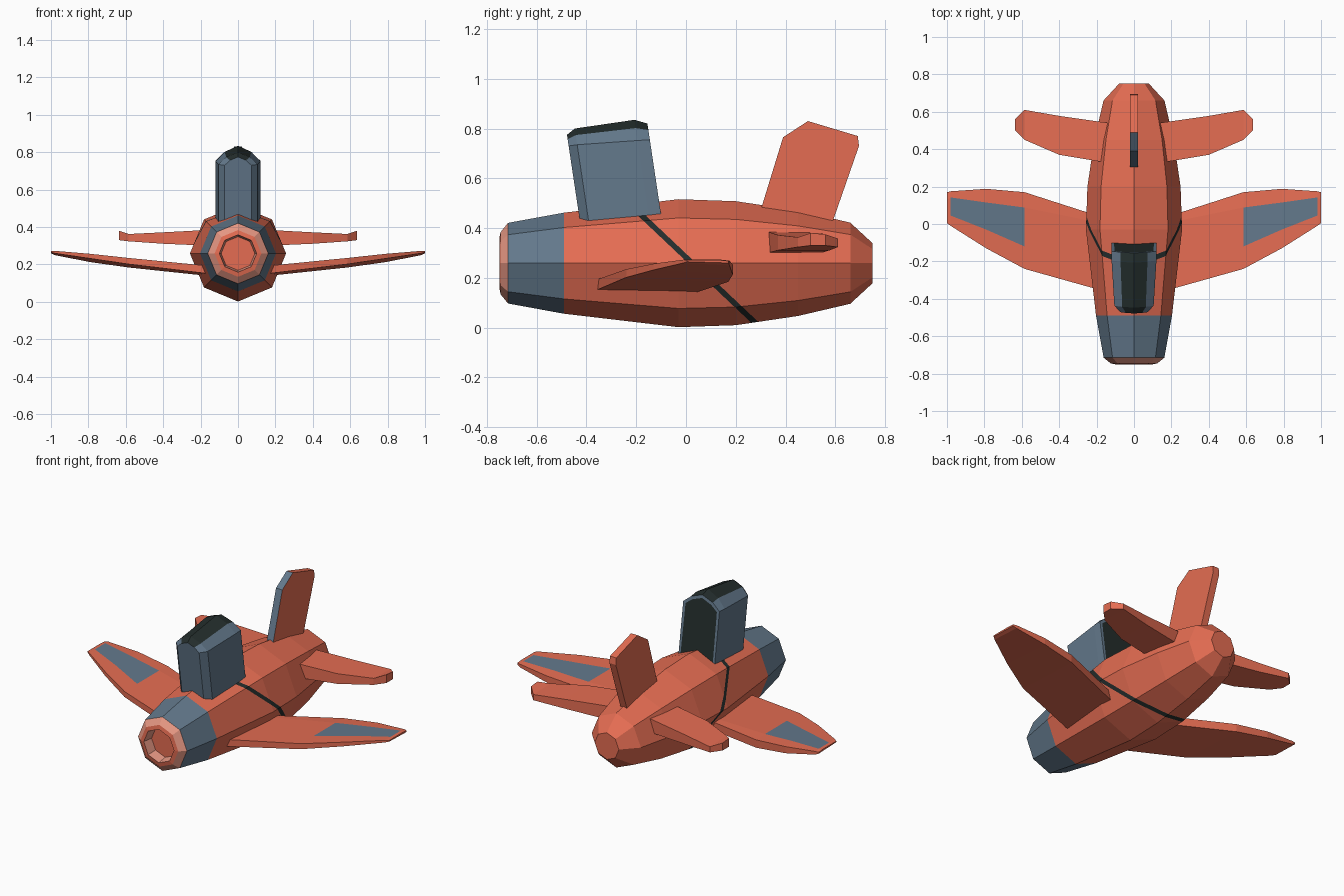
import bpy, bmesh, math
from mathutils import Vector

if "Cube" in bpy.data.objects:
    bpy.data.objects.remove(bpy.data.objects["Cube"])


def mat(name, rgb):
    m = bpy.data.materials.new(name)
    m.diffuse_color = (*rgb, 1)
    m.use_nodes = True
    m.node_tree.nodes["Principled BSDF"].inputs["Base Color"].default_value = m.diffuse_color
    return m


ORANGE, BLUE, DARK, PALE = 0, 1, 2, 3
MATS = [mat("orange paint", (0.78, 0.152, 0.085)),
        mat("slate blue", (0.125, 0.19, 0.26)),
        mat("near black", (0.017, 0.026, 0.025)),
        mat("pale orange", (0.82, 0.32, 0.235))]


def loft(sections, colour):
    """Join rings of points; colour(section, side) gives a material index."""
    bm = bmesh.new()
    rings = [[bm.verts.new(p) for p in s] for s in sections]
    n = len(rings[0])
    for i in range(len(rings) - 1):
        for j in range(n):
            k = (j + 1) % n
            f = bm.faces.new((rings[i][j], rings[i][k], rings[i + 1][k], rings[i + 1][j]))
            f.material_index = colour(i, j)
    bm.faces.new(rings[0]).material_index = colour(-1, -1)
    bm.faces.new(rings[-1]).material_index = colour(len(rings), -1)
    bmesh.ops.recalc_face_normals(bm, faces=bm.faces)
    bm.faces.ensure_lookup_table()
    return bm


def finish(bm, name, mirror=False):
    me = bpy.data.meshes.new(name)
    bm.to_mesh(me)
    bm.free()
    ob = bpy.data.objects.new(name, me)
    bpy.context.collection.objects.link(ob)
    for m in MATS:
        me.materials.append(m)
    if mirror:
        ob.modifiers.new("mirror", 'MIRROR').use_clip = False
    return ob


# Fuselage: octagonal rings, starting at the floor of the nose intake
CZ = 0.259
stations = [(-0.69, 0.09), (-0.75, 0.10), (-0.745, 0.125), (-0.715, 0.162), (-0.49, 0.203),
            (-0.03, 0.257), (0.2, 0.249), (0.45, 0.212), (0.66, 0.163), (0.75, 0.08)]
rings = [[(r * math.sin(a * math.pi / 4), y, CZ + r * math.cos(a * math.pi / 4))
          for a in range(8)] for y, r in stations]
bm = loft(rings, lambda i, j: {0: PALE, 1: ORANGE, 2: PALE, 3: BLUE}.get(i, ORANGE))

# Dark slanted stripe around the fuselage, cut between two planes
normal = Vector((0, 0.945, 1)).normalized()
mid = Vector((0, -0.01, 0.292))
for d in (-0.011, 0.011):
    bmesh.ops.bisect_plane(bm, geom=bm.verts[:] + bm.edges[:] + bm.faces[:],
                           plane_co=mid + normal * d, plane_no=normal)
for f in bm.faces:
    c = f.calc_center_median()
    if abs((c - mid).dot(normal)) < 0.009 and -0.4 < c.y < 0.4:
        f.material_index = DARK
finish(bm, "fuselage")

# Canopy: tall leaning hood with a dark roof and dark rear panel
hood = []
for y, w, zs, zr in [(-0.425, 0.072, 0.73, 0.775), (-0.39, 0.105, 0.735, 0.8),
                     (-0.145, 0.12, 0.752, 0.835), (-0.095, 0.12, 0.755, 0.82)]:
    za = zs + 0.6 * (zr - zs)
    half = [(w, 0.42), (w, zs), (0.6 * w, za), (0, zr)]
    prof = half + [(-x, z) for x, z in half[2::-1]]
    hood.append([(x, y - 0.15 * (z - 0.42), z) for x, z in prof])
bm = loft(hood, lambda i, j: DARK if j in (2, 3) else BLUE)
rear = bm.faces[-1]
bmesh.ops.inset_individual(bm, faces=[rear], thickness=0.018)
rear.material_index = DARK
finish(bm, "canopy")

# Main wings: the blue panel is the middle strip on top of the outer part
wing = []
for x, le, f1, f2, te, zt, zl, zb in [(0.15, -0.362, -0.25, 0.0, 0.03, 0.192, 0.15, 0.138),
                                      (0.585, -0.24, -0.12, 0.088, 0.17, 0.235, 0.202, 0.184),
                                      (0.79, -0.13, -0.03, 0.115, 0.188, 0.257, 0.232, 0.213),
                                      (0.98, -0.01, 0.045, 0.142, 0.175, 0.273, 0.26, 0.25),
                                      (1.0, 0.005, 0.05, 0.13, 0.17, 0.272, 0.265, 0.26)]:
    wing.append([(x, le, zt), (x, f1, zt), (x, f2, zt), (x, te, zt - 0.004),
                 (x, te, zb), (x, le, zl)])
finish(loft(wing, lambda i, j: BLUE if j == 1 and i in (1, 2) else ORANGE), "main_wings", True)

# Tailplanes
tail = []
for x, le, te, zt, zb in [(0.1, 0.32, 0.535, 0.388, 0.298), (0.4, 0.37, 0.578, 0.372, 0.311),
                          (0.585, 0.45, 0.61, 0.363, 0.324), (0.635, 0.5, 0.56, 0.38, 0.33)]:
    tail.append([(x, le, zt), (x, te, zt - 0.005), (x, te, zb), (x, le, zb)])
finish(loft(tail, lambda i, j: ORANGE), "tailplanes", True)

# Tail fin: extruded outline with blue leading faces
outline = [(0.275, 0.39), (0.29, 0.44), (0.39, 0.765), (0.49, 0.83),
           (0.69, 0.77), (0.695, 0.73), (0.575, 0.385)]
fin = [[(s * 0.021, y, z) for y, z in outline] for s in (-1, 1)]
finish(loft(fin, lambda i, j: BLUE if i == 0 and j in (0, 1, 2) else ORANGE), "tail_fin")
